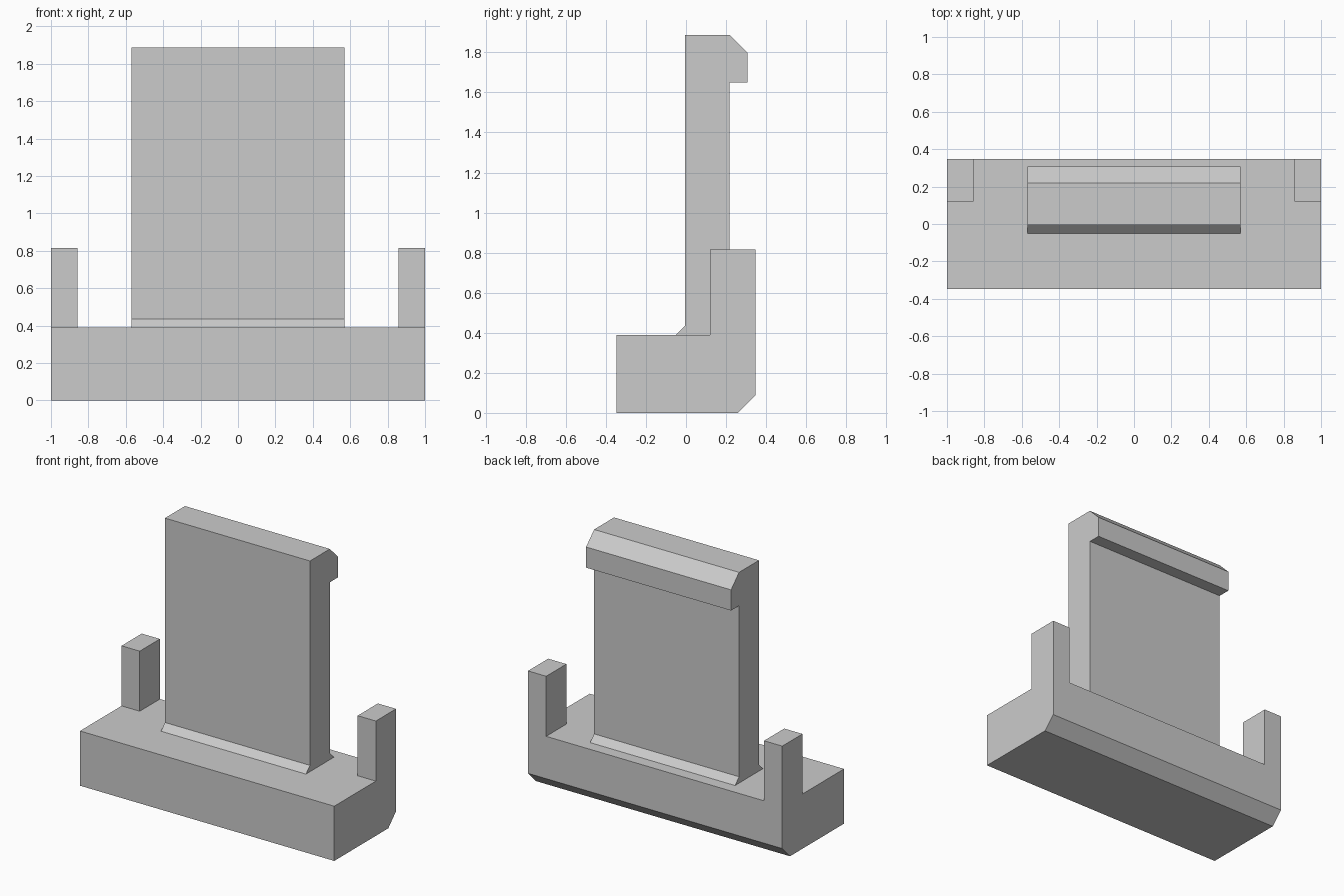
import bpy
import bmesh
from mathutils import Vector

cube = bpy.data.objects.get("Cube")
if cube:
    bpy.data.objects.remove(cube, do_unlink=True)

# Single plain grey material
grey = bpy.data.materials.new("plain_grey")
grey.use_nodes = True
colour = (0.6, 0.6, 0.6, 1)
grey.diffuse_color = colour
grey.node_tree.nodes["Principled BSDF"].inputs["Base Color"].default_value = colour


def prism(name, corners, sweep):
    """Extrude a flat outline of 3D corners along the sweep vector."""
    mesh = bpy.data.meshes.new(name)
    bm = bmesh.new()
    face = bm.faces.new([bm.verts.new(c) for c in corners])
    extruded = bmesh.ops.extrude_face_region(bm, geom=[face], use_keep_orig=True)
    moved = [v for v in extruded["geom"] if isinstance(v, bmesh.types.BMVert)]
    bmesh.ops.translate(bm, verts=moved, vec=Vector(sweep))
    bmesh.ops.recalc_face_normals(bm, faces=bm.faces)
    bm.to_mesh(mesh)
    bm.free()
    mesh.materials.append(grey)
    obj = bpy.data.objects.new(name, mesh)
    bpy.context.collection.objects.link(obj)
    return obj


def side_prism(name, profile, half_width):
    """Sweep a (y, z) side profile across the width."""
    return prism(name, [(-half_width, y, z) for y, z in profile],
                 (2 * half_width, 0, 0))


SHELF, POST_TOP = 0.389, 0.816
POST_FRONT, POST_INNER = 0.12, 0.857

# Base block with a chamfered lower back edge, tall enough to hold the posts
base = side_prism("base_with_corner_posts", [
    (-0.347, 0), (0.26, 0), (0.347, 0.088), (0.347, POST_TOP), (-0.347, POST_TOP)], 1)

# T-shaped cutter that leaves the shelf and the two rear corner posts
half = [(1.2, -0.6), (1.2, POST_FRONT), (POST_INNER, POST_FRONT), (POST_INNER, 0.6)]
plan = half + [(-x, y) for x, y in reversed(half)]
cutter = prism("shelf_cutter", [(x, y, SHELF) for x, y in plan], (0, 0, 1))
cutter.hide_render = True

cut = base.modifiers.new("shelf_cut", "BOOLEAN")
cut.operation = "DIFFERENCE"
cut.solver = "EXACT"
cut.object = cutter
bpy.context.view_layer.objects.active = base
bpy.ops.object.modifier_apply(modifier=cut.name)
bpy.data.objects.remove(cutter, do_unlink=True)

# Upright panel: flared foot on both sides, hooked lip at the top of the back
FRONT, BACK, FLARE = -0.006, 0.218, 0.045
side_prism("upright_panel", [
    (FRONT - FLARE, SHELF), (BACK + FLARE, SHELF), (BACK, SHELF + FLARE),
    (BACK, 1.65), (0.308, 1.65), (0.308, 1.797), (BACK, 1.887),
    (FRONT, 1.887), (FRONT, SHELF + FLARE)], 0.57)
